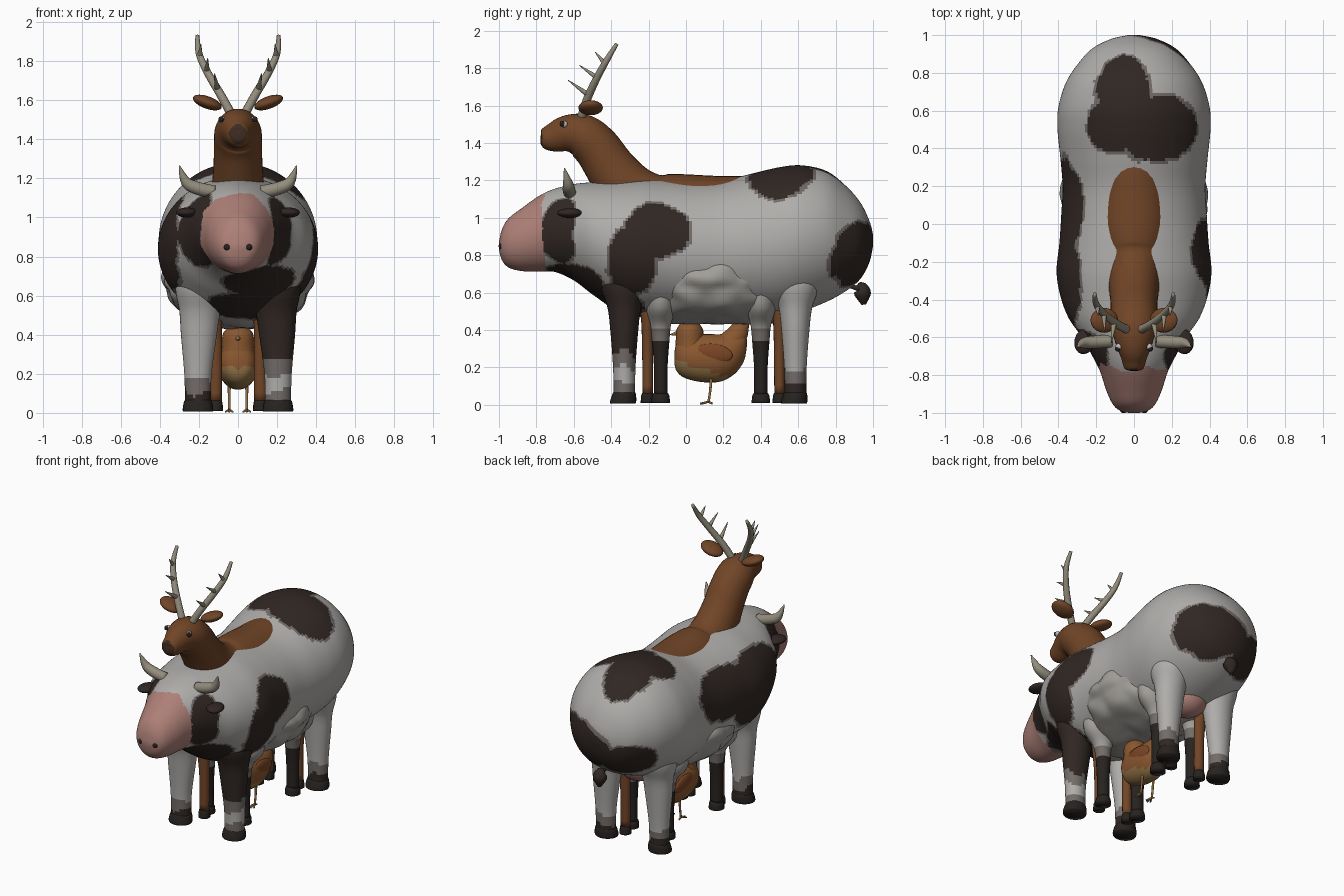
import bpy, bmesh, math
from mathutils import Vector, noise

def mat(name, r, g, b):
    m = bpy.data.materials.new(name)
    m.diffuse_color = (r, g, b, 1)
    return m

WHITE = mat("hide_white", .43, .42, .405)
MID = mat("hide_edge", .17, .15, .14)
DARK = mat("hide_dark", .03, .02, .017)
PINK = mat("skin_pink", .42, .215, .185)
BROWN = mat("deer_brown", .165, .06, .02)
NOSE = mat("deer_nose", .05, .025, .015)
HORN = mat("horn", .29, .265, .2)
WOOL = mat("wool", .36, .345, .32)
HOOF = mat("hoof", .02, .016, .014)
HEN = mat("hen_orange", .25, .095, .028)
TAN = mat("hen_tan", .29, .17, .06)
RUST = mat("hen_wing", .2, .06, .018)
EYE = mat("eye_white", .5, .5, .5)

def spline(rows, sub):
    out = []
    n = len(rows)
    for i in range(n - 1):
        p = [rows[max(0, min(n - 1, i + k))] for k in (-1, 0, 1, 2)]
        for s in range(sub):
            t = s / sub
            out.append([.5 * (2*b + (c-a)*t + (2*a-5*b+4*c-d)*t*t + (3*b-a-3*c+d)*t**3)
                        for a, b, c, d in zip(*p)])
    return out + [list(rows[-1])]

def loft(name, rows, mats, pick=None, segs=24, sub=4, axis=None, ref=(1, 0, 0)):
    """Rows are x, y, z, radius along ref, radius across it."""
    rings = spline(rows, sub)
    bm = bmesh.new()
    loops = []
    for i, r in enumerate(rings):
        c = Vector(r[:3])
        t = Vector(axis) if axis else Vector(rings[min(i+1, len(rings)-1)][:3]) - Vector(rings[max(i-1, 0)][:3])
        t.normalize()
        u = (Vector(ref) - t * t.dot(Vector(ref))).normalized()
        v = t.cross(u)
        ra, rb = max(r[3], .001), max(r[4], .001)
        loops.append([bm.verts.new(c + u*ra*math.cos(a) + v*rb*math.sin(a))
                      for a in (2*math.pi*k/segs for k in range(segs))])
    for a, b in zip(loops, loops[1:]):
        for k in range(segs):
            bm.faces.new((a[k], a[(k+1) % segs], b[(k+1) % segs], b[k]))
    bm.faces.new(loops[0])
    bm.faces.new(loops[-1])
    return finish(name, bm, mats, pick)

def finish(name, bm, mats, pick=None):
    bmesh.ops.recalc_face_normals(bm, faces=bm.faces)
    for f in bm.faces:
        f.smooth = True
        if pick:
            f.material_index = pick(f.calc_center_median())
    me = bpy.data.meshes.new(name)
    bm.to_mesh(me)
    bm.free()
    ob = bpy.data.objects.new(name, me)
    bpy.context.collection.objects.link(ob)
    for m in mats:
        me.materials.append(m)
    return ob

def ball(name, loc, size, m, rot=(0, 0, 0)):
    bm = bmesh.new()
    bmesh.ops.create_uvsphere(bm, u_segments=20, v_segments=12, radius=1)
    ob = finish(name, bm, [m])
    ob.location, ob.scale, ob.rotation_euler = loc, size, rot
    return ob

# Cow body and head: y, bottom, top, half width
profile = [(-1, .83, .87, .03), (-.985, .775, .935, .08), (-.95, .735, .995, .115),
           (-.88, .715, 1.05, .147), (-.78, .712, 1.12, .18), (-.7, .71, 1.155, .22),
           (-.6, .665, 1.18, .275), (-.5, .59, 1.19, .345), (-.38, .51, 1.2, .39),
           (-.25, .47, 1.21, .41), (-.1, .46, 1.205, .395), (.05, .455, 1.195, .385),
           (.2, .455, 1.2, .378), (.35, .46, 1.235, .39), (.5, .47, 1.27, .405),
           (.62, .5, 1.28, .4), (.75, .55, 1.25, .36), (.85, .605, 1.175, .295),
           (.93, .67, 1.085, .22), (.98, .76, .985, .12), (1, .85, .91, .03)]

# Cow patches: centre and radii
blobs = [((.38, -.3, .76), (.2, .13, .2)), ((.38, -.16, .93), (.2, .17, .14)),
         ((.1, -.4, .56), (.26, .2, .1)), ((.12, -.58, .67), (.19, .22, .09)),
         ((.23, -.69, .92), (.1, .1, .24)), ((-.25, -.68, .92), (.16, .13, .24)),
         ((-.4, -.3, .88), (.16, .3, .29)), ((-.4, .08, .98), (.15, .26, .2)),
         ((-.06, .75, 1.25), (.15, .2, .15)), ((.14, .5, 1.22), (.27, .17, .17)),
         ((-.1, .52, 1.25), (.16, .15, .1)),
         ((.15, .92, .8), (.26, .19, .17)), ((-.2, .9, .72), (.2, .16, .14))]

def hide(p):
    j = noise.noise(p * 7) + .4 * noise.noise(p * 19)
    if p.y < -.76 + .04 * j:
        return 2
    d = min(sum(((p[i] - c[i]) / r[i])**2 for i in range(3)) for c, r in blobs)
    d -= .35 * j
    return 1 if d < 1 else 3 if d < 1.2 else 0

loft("cow_body", [(0, y, (b+t)/2, w, (t-b)/2) for y, b, t, w in profile],
     [WHITE, DARK, PINK, MID], hide, segs=144, sub=9, axis=(0, 1, 0))

# Cow legs, hooves, horns, ears, nostrils
for s in (-1, 1):
    side = "right" if s > 0 else "left"
    for y, end in ((-.33, "front"), (.585, "rear")):
        def leg_pick(p, s=s, y=y):
            j = .05 * noise.noise(p * 12)
            if s > 0 and y < 0:
                return 1 if p.z > .27 + j else 2 if p.z > .2 + j or p.z < .11 + j else 0
            return 1 if p.z < .11 + j else 2 if p.z < .18 + j else 0
        loft(f"cow_{end}_leg_{side}",
             [(s*.205, y, .05, .066, .058), (s*.205, y, .2, .07, .06), (s*.2, y, .4, .092, .075),
              (s*.195, y, .52, .105, .09), (s*.19, y, .66, .13, .13), (s*.17, y, .85, .1, .1)],
             [WHITE, DARK, MID], leg_pick, segs=32, sub=8, axis=(0, 0, 1))
        loft(f"cow_{end}_hoof_{side}",
             [(s*.205, y-.008, .006, .076, .068), (s*.205, y-.006, .02, .078, .07),
              (s*.205, y, .06, .07, .062), (s*.205, y, .075, .05, .05)], [HOOF], axis=(0, 0, 1))
    loft(f"cow_horn_{side}",
         [(s*.12, -.62, 1.13, .034, .034), (s*.2, -.625, 1.147, .034, .034),
          (s*.265, -.63, 1.18, .028, .028), (s*.3, -.65, 1.265, .003, .003)],
         [HORN], segs=14, ref=(0, 1, 0))
    ball(f"cow_ear_{side}", (s*.26, -.62, 1.025), (.055, .07, .026), DARK, (0, 0, s*.3))
    ball(f"cow_nostril_{side}", (s*.055, -.982, .848), (.019, .02, .019), HOOF)

# Cow tail and udder
loft("cow_tail", [(0, .86, .64, .012, .012), (0, .91, .625, .014, .014),
                  (0, .935, .625, .036, .036), (0, .945, .59, .045, .045), (0, .95, .535, .012, .012)],
     [DARK], segs=14)
ball("cow_udder", (0, .52, .53), (.13, .12, .11), PINK)

# Sheep woolly body
bm = bmesh.new()
bmesh.ops.create_icosphere(bm, subdivisions=5, radius=1)
for v in bm.verts:
    n = v.co.copy()
    lump = 1 + .05 * abs(math.sin(n.y*7 + .6)) * abs(math.sin(n.z*5 + 1)) + .05 * noise.noise(n * 3.5)
    low = 1 + .25 * n.y*n.y*n.z*n.z * 4 * (n.z < 0)   # squarer underside
    v.co = Vector((0, .14, .675)) + Vector((n.x*.375, n.y*.4*low, n.z*.235*low)) * lump
    v.co.z = max(v.co.z, .43 + .3 * (v.co.z - .43))
finish("sheep_fleece", bm, [WOOL])

# Sheep legs
for s in (-1, 1):
    side = "right" if s > 0 else "left"
    for y, end in ((-.135, "front"), (.4, "rear")):
        loft(f"sheep_{end}_leg_{side}",
             [(s*.14, y, .05, .042, .037), (s*.14, y, .2, .042, .037), (s*.14, y, .34, .048, .047),
              (s*.145, y, .43, .062, .056), (s*.16, y, .52, .12, .08), (s*.17, y, .65, .12, .08)],
             [HOOF, WOOL, MID], lambda p: 1 if p.z > .4 else 2 if p.z > .33 else 0, segs=18, axis=(0, 0, 1))
        loft(f"sheep_{end}_hoof_{side}",
             [(s*.14, y, .01, .05, .05), (s*.14, y, .05, .046, .046), (s*.14, y, .07, .03, .03)],
             [HOOF], segs=18, axis=(0, 0, 1))

# Deer body, neck and head
loft("deer_body",
     [(0, -.778, 1.42, .015, .015), (0, -.765, 1.421, .05, .052), (0, -.71, 1.43, .068, .078),
      (0, -.63, 1.45, .098, .1), (0, -.55, 1.435, .12, .118), (0, -.475, 1.37, .123, .125),
      (0, -.4, 1.26, .126, .135), (0, -.3, 1.13, .14, .165), (0, -.18, 1.045, .17, .198),
      (0, -.02, 1.02, .2, .213), (0, .15, 1.01, .2, .214), (0, .33, .995, .19, .222),
      (0, .5, .97, .15, .17), (0, .6, .95, .03, .03)],
     [BROWN, NOSE], lambda p: int(p.y < -.768), segs=36, sub=5)

for s in (-1, 1):
    side = "right" if s > 0 else "left"
    # Deer legs
    for y, end in ((-.205, "front"), (.5, "rear")):
        loft(f"deer_{end}_leg_{side}",
             [(s*.115, y, .06, .032, .028), (s*.115, y, .3, .034, .03),
              (s*.125, y, .5, .045, .04), (s*.13, y, .8, .06, .09)], [BROWN], segs=16, axis=(0, 0, 1))
        loft(f"deer_{end}_hoof_{side}",
             [(s*.115, y, .01, .038, .038), (s*.115, y, .055, .035, .033), (s*.115, y, .07, .02, .02)],
             [HOOF], segs=16, axis=(0, 0, 1))
    # Deer ears and eyes
    ball(f"deer_ear_{side}", (s*.157, -.51, 1.588), (.078, .066, .032), BROWN, (0, -s*.35, 0))
    ball(f"deer_eye_{side}", (s*.08, -.65, 1.5), (.018, .018, .018), EYE)
    ball(f"deer_pupil_{side}", (s*.086, -.66, 1.502), (.015, .015, .015), HOOF)
    # Antlers with tines
    loft(f"antler_{side}",
         [(s*.035, -.56, 1.53, .023, .023), (s*.09, -.53, 1.63, .022, .022), (s*.155, -.48, 1.74, .02, .02),
          (s*.2, -.425, 1.84, .017, .017), (s*.208, -.37, 1.93, .01, .01)], [HORN], segs=12)
    for i, (a, b) in enumerate((((.105, -.52, 1.655), (.12, -.63, 1.735)),
                                ((.16, -.47, 1.745), (.155, -.57, 1.815)),
                                ((.195, -.43, 1.82), (.19, -.485, 1.885)))):
        loft(f"antler_tine_{side}_{i+1}",
             [(s*a[0], a[1], a[2], .016, .016), (s*b[0], b[1], b[2], .002, .002)], [HORN], segs=10)

# Hen body, head, beak, tail
loft("hen_body",
     [(0, -.062, .25, .02, .03), (0, -.05, .255, .06, .075), (0, -.01, .255, .09, .11),
      (0, .08, .25, .103, .128), (0, .18, .25, .1, .127), (0, .26, .275, .08, .11),
      (0, .31, .31, .045, .075), (0, .325, .33, .01, .02)],
     [HEN, TAN], lambda p: int(p.z < .22 - .3*p.y), segs=28, axis=(0, 1, 0))
loft("hen_neck", [(0, .02, .25, .09, .08), (0, .02, .34, .082, .075), (0, .02, .41, .075, .068),
                  (0, .02, .46, .02, .02)], [HEN], segs=20)
loft("hen_beak", [(0, -.03, .385, .018, .018), (0, -.085, .375, .003, .003)], [TAN], segs=10)
loft("hen_tail", [(0, .2, .3, .07, .07), (0, .27, .37, .055, .06), (0, .31, .47, .015, .03)], [HEN], segs=18)

# Hen wings, legs, toes
for s in (-1, 1):
    side = "right" if s > 0 else "left"
    ball(f"hen_wing_{side}", (s*.086, .15, .275), (.02, .1, .05), RUST, (-.15, 0, 0))
    loft(f"hen_leg_{side}", [(s*.045, .135, .16, .009, .009), (s*.045, .13, .08, .007, .007),
                             (s*.045, .12, .014, .007, .007)], [TAN], segs=10)
    for dx, dy in ((-.018, -.035), (0, -.045), (.018, -.035), (0, .022)):
        loft(f"hen_toe_{side}", [(s*.045, .12, .016, .006, .006), (s*.045+dx, .12+dy, .006, .005, .005)],
             [TAN], segs=8, sub=1)
